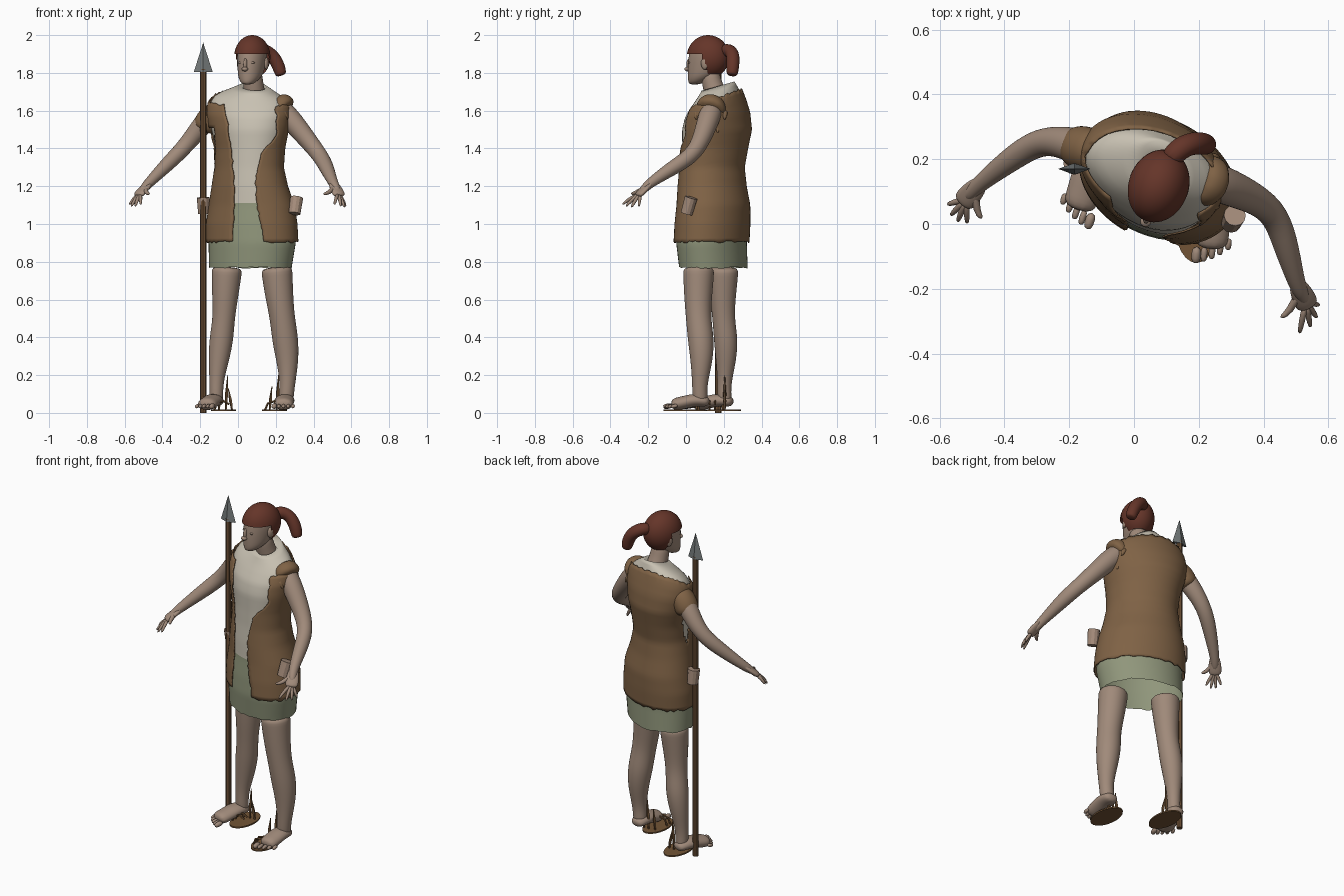
import bpy, bmesh, math, random
from mathutils import Vector, Matrix

random.seed(4)
cube = bpy.data.objects.get("Cube")
if cube:
    bpy.data.objects.remove(cube, do_unlink=True)


def material(name, *rgb):
    lin = [((c / 255 + 0.055) / 1.055) ** 2.4 for c in rgb] + [1]
    m = bpy.data.materials.new(name)
    m.use_nodes = True
    m.diffuse_color = lin
    bsdf = m.node_tree.nodes["Principled BSDF"]
    bsdf.inputs["Base Color"].default_value = lin
    bsdf.inputs["Roughness"].default_value = 0.9
    return m


SKIN = material("skin", 160, 138, 122)
HAIR = material("red brown hair", 101, 53, 41)
LEATHER = material("brown leather", 127, 98, 69)
LINEN = material("cream linen", 200, 193, 178)
GREEN = material("sage cloth", 144, 150, 123)
STEEL = material("grey metal", 115, 120, 120)
WOOD = material("dark wood", 106, 78, 52)
SOLE = material("sandal leather", 114, 84, 54)
POUCH = material("tan hide", 166, 141, 123)


def add(name, verts, faces, mats, smooth=True):
    me = bpy.data.meshes.new(name)
    me.from_pydata([tuple(v) for v in verts], [], faces)
    for m in mats:
        me.materials.append(m)
    for p in me.polygons:
        p.use_smooth = smooth
    ob = bpy.data.objects.new(name, me)
    bpy.context.collection.objects.link(ob)
    return ob


def loft(name, rings, mats, closed=True, caps=True, smooth=True):
    n = len(rings[0])
    faces = []
    for i in range(len(rings) - 1):
        for j in range(n if closed else n - 1):
            k = (j + 1) % n
            faces.append((i * n + j, i * n + k, i * n + n + k, i * n + n + j))
    if caps:
        faces.append(tuple(reversed(range(n))))
        faces.append(tuple(range((len(rings) - 1) * n, len(rings) * n)))
    return add(name, [p for r in rings for p in r], faces, mats, smooth)


def tube(name, pts, mat, w=1.0, h=1.0, n=10, soft=2):
    """Round limb through points given as x, y, z, radius."""
    ps = [Vector(p[:3]) for p in pts]
    whole = (ps[-1] - ps[0]).normalized()
    up = Vector((0, 0, 1)) if abs(whole.z) < 0.9 else Vector((0, 1, 0))
    rings = []
    for i, p in enumerate(ps):
        t = (ps[min(i + 1, len(ps) - 1)] - ps[max(i - 1, 0)]).normalized()
        side = t.cross(up).normalized()
        u = side.cross(t)
        r = pts[i][3] * (1.05 if soft else 1)
        angles = [math.tau * j / n for j in range(n)]
        rings.append([p + side * (r * w * math.cos(a)) + u * (r * h * math.sin(a)) for a in angles])
    ob = loft(name, rings, [mat], smooth=soft > 0)
    if soft:
        ob.modifiers.new("soft", 'SUBSURF').levels = soft
    return ob


def ball(name, loc, scale, mat, frame, keep=None, seg=24):
    bm = bmesh.new()
    bmesh.ops.create_uvsphere(bm, u_segments=seg, v_segments=seg // 2, radius=1)
    bm.transform(Matrix.Translation(loc) @ Matrix.Diagonal((*scale, 1)))
    if keep:
        drop = [f for f in bm.faces if not keep(f.calc_center_median())]
        bmesh.ops.delete(bm, geom=drop, context='FACES')
    bm.transform(frame)
    ob = add(name, [], [], [mat])
    bm.to_mesh(ob.data)
    bm.free()
    ob.data.shade_smooth()


def lookup(rows, z):
    for a, b in zip(rows, rows[1:]):
        if z <= b[0]:
            t = max(0, (z - a[0]) / (b[0] - a[0]))
            return [p + (q - p) * t for p, q in zip(a[1:], b[1:])]
    return rows[-1][1:]


# Clothing outline: height, then x and y extents
BODY = [(.77, -.167, .298, -.045, .335), (.9, -.17, .32, -.06, .33), (1.0, -.17, .315, -.055, .335),
        (1.1, -.155, .3, -.045, .335), (1.2, -.14, .265, -.04, .317), (1.3, -.125, .243, -.032, .307),
        (1.4, -.13, .25, -.03, .325), (1.5, -.155, .27, -.03, .345), (1.58, -.17, .28, -.01, .335),
        (1.64, -.16, .275, .02, .312), (1.68, -.13, .25, .045, .295), (1.71, -.05, .2, .06, .28),
        (1.73, 0, .165, .07, .27)]
# Front opening of the vest: height, right edge, left edge
OPENING = [(.9, -.03, .14), (1.1, -.02, .1), (1.25, -.025, .09), (1.4, -.035, .13),
           (1.48, -.05, .21), (1.6, -.065, .205), (1.68, -.07, .19)]


def body_point(z, a, inset):
    x0, x1, y0, y1 = lookup(BODY, z)
    dx = ((x1 - x0) / 2 - inset) * math.cos(a)
    dy = ((y1 - y0) / 2 - inset) * math.sin(a) - 0.2 * dx
    tilt = 0.28 * min(1, max(0, (z - 1.55) / 0.18))
    return Vector(((x0 + x1) / 2 + dx, (y0 + y1) / 2 + dy, z + tilt * dy))


# Shirt and shorts, with a collar folded in to the neck
rings = [[body_point(.77 + .02 * i, math.tau * j / 48, .014) for j in range(48)] for i in range(49)]
for p in rings[0]:
    p.z += random.uniform(-.006, .004)
rings.append([p.lerp(Vector((.086, .16, 1.67)), .5) for p in rings[-1]])
shirt = loft("shirt_and_shorts", rings, [LINEN, GREEN], caps=False)
for p in shirt.data.polygons:
    p.material_index = 1 if p.center.z < 1.12 else 0

# Open vest with ragged edges, cut higher at the back than over the shoulders
rings = []
for i in range(39):
    row = []
    z = .905 + .02 * i
    x0, x1 = lookup(BODY, z)[:2]
    right, left = lookup(OPENING, z)
    c, r = (x0 + x1) / 2, (x1 - x0) / 2
    start = -math.acos((left + random.uniform(-.004, .004) - c) / r)
    end = math.tau - math.acos((right + random.uniform(-.004, .004) - c) / r)
    for j in range(61):
        a = start + (end - start) * j / 60
        top = 1.645 + .042 * max(0, math.sin(a)) ** .5
        row.append(body_point(.905 + (top - .905) * i / 38, a, 0))
    rings.append(row)
for p in rings[0] + rings[-1]:
    p.z += random.uniform(-.006, .006)
vest = loft("vest", rings, [LEATHER], closed=False, caps=False)
bm = bmesh.new()
bm.from_mesh(vest.data)
gap = []
for f in bm.faces:
    c = f.calc_center_median()
    if c.x < -.06 and 1.28 < c.z < 1.5 and abs(c.y - .17) < (c.z - 1.26) * .3:
        gap.append(f)
bmesh.ops.delete(bm, geom=gap, context='FACES')
bm.to_mesh(vest.data)
bm.free()
vest.modifiers.new("thickness", 'SOLIDIFY').thickness = .006

# Sleeve caps
tube("right_sleeve", [(-.1, .225, 1.59, .06), (-.135, .228, 1.575, .07), (-.165, .235, 1.54, .07),
                      (-.187, .24, 1.49, .062)], LEATHER)
tube("left_sleeve", [(.19, .145, 1.64, .065), (.225, .135, 1.62, .082), (.25, .125, 1.59, .08)], LEATHER)
for i in range(6):
    a = math.tau * i / 6
    y, z = .13 + .075 * math.cos(a), 1.6 + .08 * math.sin(a)
    tube("left_sleeve_tatter", [(.23, y, z, .022), (.25, y, z - .02, .018), (.265, y, z - .05, .004)],
         LEATHER, n=5, soft=1)

# Arms, running on into the palms
tube("left_arm", [(.19, .15, 1.63, .05), (.25, .13, 1.59, .062), (.34, .095, 1.48, .053),
                  (.43, .045, 1.37, .043), (.465, -.05, 1.31, .042), (.5, -.18, 1.225, .027),
                  (.517, -.215, 1.193, .024), (.53, -.24, 1.165, .016)], SKIN)
tube("right_arm", [(-.12, .225, 1.59, .05), (-.16, .235, 1.56, .058), (-.225, .255, 1.48, .05),
                   (-.29, .255, 1.4, .043), (-.36, .215, 1.33, .041), (-.47, .13, 1.22, .027),
                   (-.495, .104, 1.192, .024), (-.517, .078, 1.165, .016)], SKIN)


def hand(side, wrist, palm, tips, thumb):
    w, p = Vector(wrist), Vector(palm)
    d = p - w
    tube(side + "_palm", [(*w, .022), (*(w + d * .4), .032), (*p, .036), (*(p + d * .3), .03)],
         SKIN, 1.05, .5)
    for i, tip in enumerate(tips):
        t = Vector(tip)
        base = p.lerp(t, .1)
        mid = p.lerp(t, .65) + Vector((0, 0, .008))
        tube(f"{side}_finger_{i + 1}", [(*base, .012), (*mid, .0105), (*t, .007)], SKIN, n=6, soft=1)
    t = Vector(thumb)
    tube(side + "_thumb", [(*w.lerp(p, .4), .016), (*p.lerp(t, .6), .013), (*t, .008)], SKIN, n=6, soft=1)


hand("left", (.5, -.18, 1.225), (.53, -.24, 1.165),
     [(.572, -.25, 1.09), (.565, -.29, 1.085), (.545, -.32, 1.09), (.51, -.34, 1.1)], (.45, -.29, 1.16))
hand("right", (-.47, .13, 1.22), (-.517, .078, 1.165),
     [(-.577, .06, 1.1), (-.567, .025, 1.09), (-.545, .005, 1.09), (-.515, 0, 1.1)], (-.468, .015, 1.16))

# Legs, ending just inside the shorts
tube("left_leg", [(.203, .067, .775, .083), (.207, .067, .74, .083), (.218, .064, .62, .075), (.235, .065, .5, .066),
                  (.25, .08, .39, .071), (.262, .083, .28, .06), (.263, .075, .18, .044),
                  (.258, .072, .11, .039), (.252, .078, .04, .04)], SKIN)
tube("right_leg", [(-.058, .197, .775, .081), (-.06, .197, .74, .081), (-.068, .195, .62, .07), (-.075, .198, .5, .058),
                   (-.088, .212, .39, .065), (-.102, .212, .28, .055), (-.113, .205, .18, .039),
                   (-.115, .202, .11, .036), (-.115, .208, .04, .037)], SKIN)


def foot(side, heel, toe_root, inner):
    a, b = Vector((*heel, 0)), Vector((*toe_root, 0))
    f = (b - a).normalized()
    across = Vector((-f.y, f.x, 0)) * inner
    shape = [(0, .055, .03), (.2, .065, .042), (.45, .068, .047), (.75, .052, .046), (1.05, .042, .045)]
    tube(side + "_foot", [(*a.lerp(b, t).xy, z, r) for t, z, r in shape], SKIN, 1.15, .75)
    for i in range(5):
        root = b + across * (.044 - .024 * i) - f * (.002 * i * i)
        tip = root + f * (.044 - .004 * i)
        r = .017 if i == 0 else .012
        tube(f"{side}_toe_{i + 1}", [(*root.xy, .04, r), (*tip.xy, .034, r), (*(tip + f * .01).xy, .03, r * .6)],
             SKIN, n=6, soft=1)


foot("left", (.254, .125), (.238, -.07), -1)
foot("right", (-.108, .25), (-.17, .05), 1)

# Loose sandals: flat sole, upright thongs and curled straps
for side, x, y, back in (("left", .193, -.005, .06), ("right", -.076, .175, .02)):
    sole = [[(x + .066 * math.cos(math.tau * j / 24), y + .115 * math.sin(math.tau * j / 24), z)
             for j in range(24)] for z in (.01, .018)]
    loft(side + "_sandal_sole", sole, [SOLE], smooth=False)
    for dx, dy, lean, top in ((.012, .01, .01, .2), (-.025, 0, .012, .14), (.045, .01, -.02, .13)):
        yy = y + dy + back
        tube(side + "_sandal_thong", [(x + dx, yy, .015, .005), (x + dx + lean * .4, yy, top * .5, .009),
                                      (x + dx + lean, yy, top, .002)], SOLE, n=5, soft=0)
    for dy in (-.05, -.02):
        tube(side + "_sandal_strap", [(x - .05, y + dy, .015, .006), (x - .035, y + dy, .05, .006),
                                      (x, y + dy, .062, .006), (x + .03, y + dy, .045, .005)], SOLE, n=5, soft=0)

# Neck and head, turned towards the right
H = Matrix.Translation((.075, .115, 0)) @ Matrix.Rotation(math.radians(-20), 4, 'Z')
tube("neck", [(.09, .18, 1.6, .075), (.088, .16, 1.68, .06), (.08, .135, 1.75, .052), (.078, .125, 1.82, .05)], SKIN)
SKULL = [(1.738, -.075, .022, .025), (1.75, -.062, .04, .045), (1.772, -.042, .057, .067), (1.8, -.022, .066, .088),
         (1.84, -.01, .072, .1), (1.88, 0, .077, .105), (1.92, 0, .076, .1), (1.96, 0, .06, .08)]
rings = [[H @ Vector((rx * math.cos(math.tau * j / 24), cy + ry * math.sin(math.tau * j / 24), z))
          for j in range(24)] for z, cy, rx, ry in SKULL]
loft("head", rings, [SKIN]).modifiers.new("soft", 'SUBSURF').levels = 1
ball("hair_cap", (0, .002, 1.885), (.093, .115, .115), HAIR, H, seg=48,
     keep=lambda p: p.z > (1.9 if p.y < 0 else max(1.795, 1.9 - p.y * 4)))
ball("nose_bridge", (0, -.104, 1.842), (.011, .016, .035), SKIN, H)
ball("nose_tip", (0, -.113, 1.82), (.017, .018, .012), SKIN, H)
for z in (1.787, 1.779):
    ball("lip", (0, -.092, z), (.024, .014, .006), SKIN, H)
for s, side in ((1, "left"), (-1, "right")):
    ball(side + "_eyelid", (s * .031, -.087, 1.854), (.015, .011, .007), SKIN, H)
    ball(side + "_ear", (s * .076, .01, 1.85), (.012, .02, .032), SKIN, H)
tube("ponytail", [(.1, .19, 1.92, .035), (.145, .238, 1.92, .036), (.185, .25, 1.89, .036),
                  (.212, .248, 1.845, .035), (.225, .245, 1.8, .032), (.23, .243, 1.785, .024)], HAIR)

# Spear
tube("spear_shaft", [(-.184, .17, 0, .017), (-.184, .17, 1.82, .017)], WOOD, n=8, soft=0)
head = [(-.134, .17, 1.805), (-.184, .188, 1.805), (-.234, .17, 1.805), (-.184, .152, 1.805), (-.184, .17, 1.96)]
add("spear_head", head, [(3, 2, 1, 0)] + [(i, (i + 1) % 4, 4) for i in range(4)], [STEEL], False)

# Hip pouches
for side, x, y, lean in (("left", .305, .015, .012), ("right", -.182, .19, -.004)):
    tube(side + "_pouch", [(x - lean / 2, y - lean, 1.055, .031), (x + lean / 2, y + lean, 1.14, .034)],
         POUCH, n=12, soft=0)
